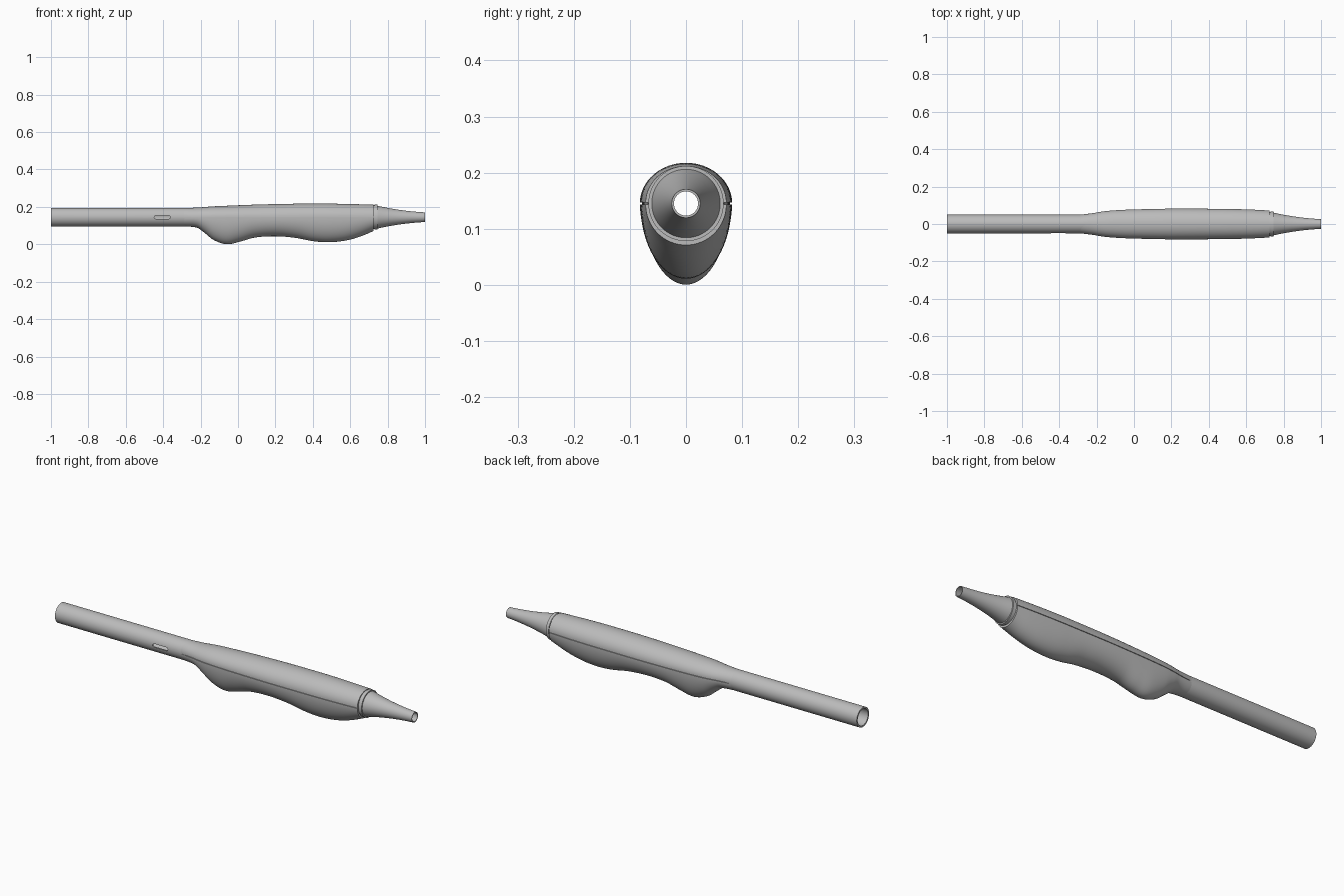
import bpy, bmesh, math

cube = bpy.data.objects.get("Cube")
if cube:
    bpy.data.objects.remove(cube)

AXIS = 0.145      # height of the bore axis
SEAM = 0.0015     # half width of the seam groove
HALF = 32         # segments per half section

grey = bpy.data.materials.new("plain_grey")
grey.use_nodes = True
grey.diffuse_color = (0.5, 0.5, 0.5, 1)
grey.node_tree.nodes["Principled BSDF"].inputs["Base Color"].default_value = (0.5, 0.5, 0.5, 1)


def loft(name, rings):
    """Join rings of equal size into a hollow solid that closes on itself."""
    bm = bmesh.new()
    loops = [[bm.verts.new(p) for p in ring] for ring in rings]
    for a, b in zip(loops, loops[1:] + loops[:1]):
        for i in range(len(a)):
            j = (i + 1) % len(a)
            bm.faces.new((a[i], a[j], b[j], b[i]))
    bmesh.ops.recalc_face_normals(bm, faces=bm.faces)
    mesh = bpy.data.meshes.new(name)
    bm.to_mesh(mesh)
    bm.free()
    obj = bpy.data.objects.new(name, mesh)
    bpy.context.collection.objects.link(obj)
    mesh.materials.append(grey)
    return obj


def circle(x, r):
    n = 2 * HALF
    return [(x, r * math.cos(2 * math.pi * i / n), AXIS + r * math.sin(2 * math.pi * i / n))
            for i in range(n)]


def section(x, w, up, down, groove):
    """Egg section: upper and lower half ellipses parted by a side groove."""
    pts = []
    for sign, h in ((1, up), (-1, down)):
        pts.append((x, sign * (w - groove), AXIS + sign * SEAM))
        for i in range(HALF + 1):
            a = math.pi * i / HALF
            pts.append((x, sign * w * math.cos(a),
                        AXIS + sign * (SEAM + (h - SEAM) * math.sin(a))))
        pts.append((x, -sign * (w - groove), AXIS + sign * SEAM))
    return pts


def smooth(rows, steps):
    """Cubic curve through rows, with the first column as the parameter."""
    def slope(i, k):
        a, b = rows[max(i - 1, 0)], rows[min(i + 1, len(rows) - 1)]
        return (b[k] - a[k]) / (b[0] - a[0])
    out = []
    for i in range(len(rows) - 1):
        p, q = rows[i], rows[i + 1]
        d = q[0] - p[0]
        for s in range(steps):
            t = s / steps
            row = [p[0] + t * d]
            for k in range(1, len(p)):
                row.append((2*t**3 - 3*t**2 + 1) * p[k] + (t**3 - 2*t**2 + t) * d * slope(i, k)
                           + (3*t**2 - 2*t**3) * q[k] + (t**3 - t**2) * d * slope(i + 1, k))
            out.append(row)
    return out + [list(rows[-1])]


# Straight hollow tube running through the grip
tube = loft("tube", [circle(-1, 0.05), circle(0.72, 0.05), circle(0.72, 0.042), circle(-1, 0.042)])

# Vent slot through the front wall of the tube
bm = bmesh.new()
outline = []
for i in range(24):
    a = 2 * math.pi * (i + 0.5) / 24
    side = 0.034 if math.cos(a) > 0 else -0.034
    outline.append(bm.verts.new((-0.405 + side + 0.009 * math.cos(a), -0.08,
                                 AXIS + 0.009 * math.sin(a))))
face = bm.faces.new(outline)
ext = bmesh.ops.extrude_face_region(bm, geom=[face])
bmesh.ops.translate(bm, vec=(0, 0.06, 0),
                    verts=[g for g in ext["geom"] if isinstance(g, bmesh.types.BMVert)])
bmesh.ops.recalc_face_normals(bm, faces=bm.faces)
mesh = bpy.data.meshes.new("slot_cutter")
bm.to_mesh(mesh)
bm.free()
cutter = bpy.data.objects.new("slot_cutter", mesh)
bpy.context.collection.objects.link(cutter)
cut = tube.modifiers.new("vent_slot", 'BOOLEAN')
cut.operation, cut.solver, cut.object = 'DIFFERENCE', 'EXACT', cutter
bpy.context.view_layer.objects.active = tube
bpy.ops.object.modifier_apply(modifier=cut.name)
bpy.data.objects.remove(cutter)

# Finger-shaped grip: position, half width, height above and depth below the axis
shape = [
    (-0.29, .0495, .0495, .0495), (-0.22, .058, .051, .056), (-0.18, .065, .054, .083),
    (-0.13, .071, .058, .122), (-0.06, .0755, .061, .1445), (0.01, .078, .064, .131),
    (0.09, .08, .067, .109), (0.2, .082, .07, .102), (0.31, .082, .072, .111),
    (0.4, .0815, .0725, .128), (0.48, .081, .0725, .134), (0.57, .079, .071, .126),
    (0.65, .076, .069, .105), (0.725, .072, .067, .074)]
rings = [section(*row, 0.004) for row in smooth(shape, 6)]
rings += [section(x, 0.046, 0.046, 0.046, 0.001) for x in (0.725, -0.29)]
grip = loft("grip", rings)

# Collar and tapered nozzle with an open tip
taper = smooth([(0.745, .061), (0.8, .0495), (0.86, .0395), (0.93, .031), (1, .0255)], 5)
profile = [(0.71, .064), (0.73, .064), (0.73, .067), (0.745, .067)] + taper
profile += [(1, .0215), (0.86, .034), (0.74, .043), (0.71, .043)]
nozzle = loft("nozzle", [circle(x, r) for x, r in profile])

# Smooth shading with crisp rims and seams
bpy.ops.object.select_all(action='DESELECT')
for obj in (tube, grip, nozzle):
    obj.select_set(True)
bpy.context.view_layer.objects.active = grip
bpy.ops.object.shade_smooth_by_angle(angle=math.radians(35))
